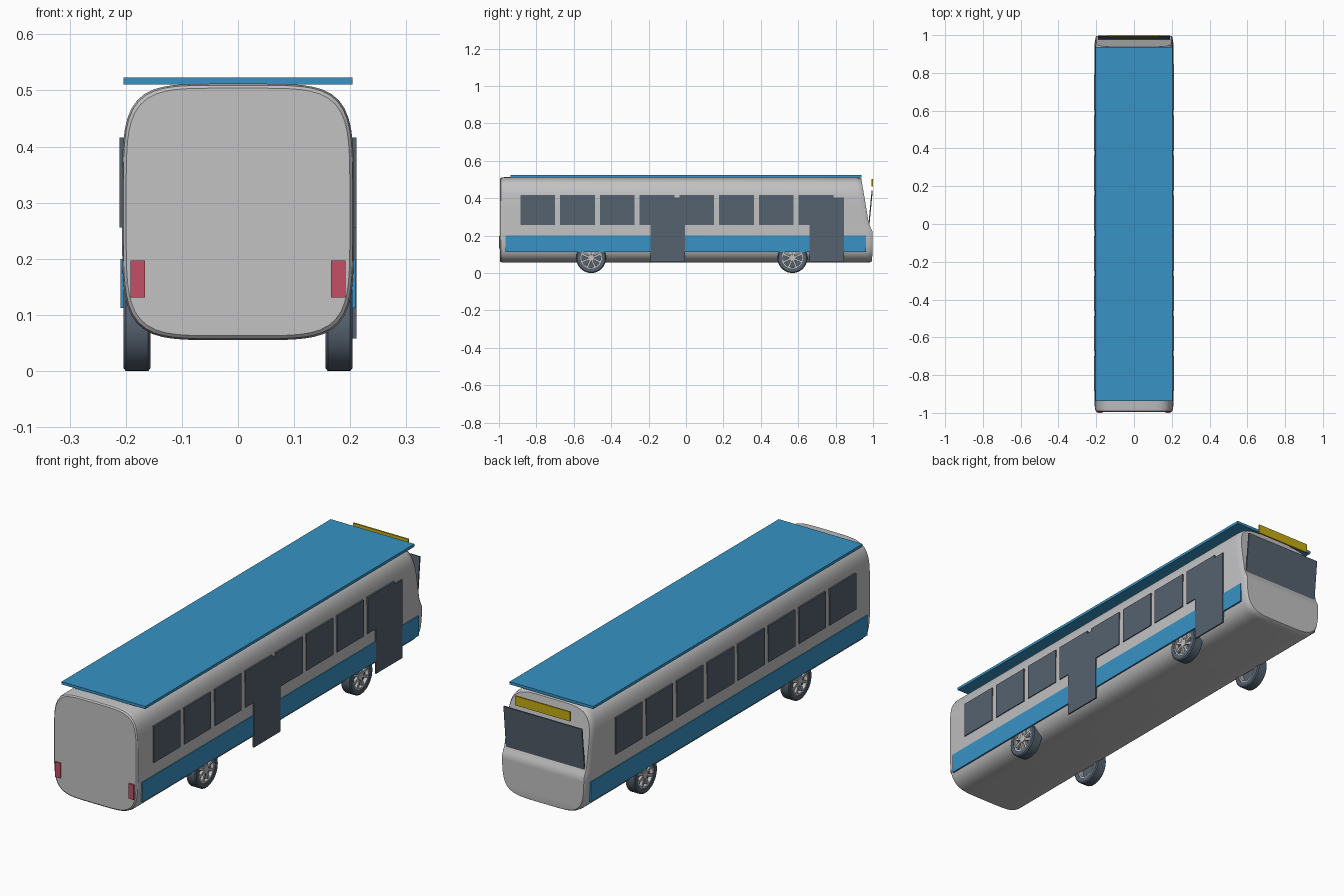
import bpy, bmesh, math
from mathutils import Matrix, Vector

if "Cube" in bpy.data.objects:
    bpy.data.objects.remove(bpy.data.objects["Cube"], do_unlink=True)


def material(name, rgb):
    m = bpy.data.materials.new(name)
    m.use_nodes = True
    m.diffuse_color = (*rgb, 1)
    m.node_tree.nodes["Principled BSDF"].inputs["Base Color"].default_value = (*rgb, 1)
    return m


GREY = material("light grey paint", (0.54, 0.54, 0.55))
BLUE = material("blue paint", (0.038, 0.291, 0.558))
SLATE = material("dark slate", (0.093, 0.122, 0.162))
YELLOW = material("yellow sign", (0.56, 0.41, 0.006))
RED = material("red lamp", (0.55, 0.08, 0.13))


def finish(name, bm, mat, smooth=False):
    bmesh.ops.recalc_face_normals(bm, faces=bm.faces)
    me = bpy.data.meshes.new(name)
    bm.to_mesh(me)
    bm.free()
    me.materials.append(mat)
    ob = bpy.data.objects.new(name, me)
    bpy.context.collection.objects.link(ob)
    if smooth:
        bpy.ops.object.select_all(action='DESELECT')
        ob.select_set(True)
        bpy.context.view_layer.objects.active = ob
        bpy.ops.object.shade_smooth_by_angle(angle=math.radians(30))
    return ob


def add_box(bm, lo, hi, turn=Matrix()):
    lo, hi = Vector(lo), Vector(hi)
    m = Matrix.Translation((lo + hi) / 2) @ turn @ Matrix.Diagonal((*(hi - lo), 1))
    bmesh.ops.create_cube(bm, size=1, matrix=m)


def box(name, lo, hi, mat, turn=Matrix()):
    bm = bmesh.new()
    add_box(bm, lo, hi, turn)
    return finish(name, bm, mat)


def nose_y(z):
    """Front profile: upright nose below, raked face above."""
    pts = [(0.0, 0.99), (0.09, 0.996), (0.225, 0.996), (0.262, 0.978), (0.512, 0.936)]
    for (z0, y0), (z1, y1) in zip(pts, pts[1:]):
        if z <= z1:
            return y0 + (y1 - y0) * (z - z0) / (z1 - z0)
    return pts[-1][1]


# Body shell: rounded-square sections swept from tail to nose
N, HALF_W, HALF_H, MID, POWER = 96, 0.2065, 0.2285, 0.2835, 5
section = []
for i in range(N):
    a = -math.pi / 2 + 2 * math.pi * i / N
    c, s = math.cos(a), math.sin(a)
    r = (abs(c) ** POWER + abs(s) ** POWER) ** (-1 / POWER)
    section.append((HALF_W * r * c, HALF_H * r * s))

# (scale, distance from end, end)
stations = [(0.965, 0.0, -1), (0.988, 0.005, -1), (1, 0.02, -1),
            (1, 0.03, 1), (0.988, 0.008, 1), (0.965, 0.0, 1)]
bm = bmesh.new()
rings = []
for k, d, end in stations:
    ring = []
    for x, z in section:
        zz = MID + z * k
        ring.append(bm.verts.new((x * k, -0.994 + d if end < 0 else nose_y(zz) - d, zz)))
    rings.append(ring)
for r0, r1 in zip(rings, rings[1:]):
    for i in range(N):
        j = (i + 1) % N
        bm.faces.new((r0[i], r0[j], r1[j], r1[i]))
bm.faces.new(rings[0])
front = rings[-1]
for i in range(N // 2):
    quad = [front[i], front[i + 1], front[(N - i - 1) % N], front[(N - i) % N]]
    bm.faces.new(list(dict.fromkeys(quad)))
finish("body_shell", bm, GREY, True)

# Roof panel
box("roof_panel", (-0.204, -0.937, 0.511), (0.204, 0.937, 0.523), BLUE)

# Side stripes and window rows
for side, sx in (("left", 1), ("right", -1)):
    box(side + "_stripe", (min(sx * 0.203, sx * 0.2098), -0.965, 0.112),
        (max(sx * 0.203, sx * 0.2098), 0.962, 0.2), BLUE)
    bm = bmesh.new()
    for i in range(8):
        y = -0.885 + 0.2125 * i
        xs = sorted((sx * 0.203, sx * 0.2108))
        add_box(bm, (xs[0], y, 0.256), (xs[1], y + 0.185, 0.416))
    finish(side + "_windows", bm, SLATE)

# Doors on the +x side only
for name, y in (("middle_door", -0.19), ("front_door", 0.66)):
    box(name, (0.2045, y, 0.058), (0.2108, y + 0.185, 0.403), SLATE)

# Windscreen leaning outward, destination sign, tail lamps
box("windscreen", (-0.191, 0.983, 0.242), (0.191, 0.989, 0.442), SLATE,
    Matrix.Rotation(math.radians(-5.5), 4, 'X'))
box("destination_sign", (-0.134, 0.993, 0.462), (0.134, 1.0, 0.503), YELLOW)
for side, sx in (("left", 1), ("right", -1)):
    xs = sorted((sx * 0.166, sx * 0.192))
    box(side + "_tail_lamp", (xs[0], -1.0, 0.131), (xs[1], -0.99, 0.197), RED)


def lathe(name, profile, centre, sx, mat, steps=40):
    """Closed (x, radius) profile turned about the axle."""
    bm = bmesh.new()
    loops = []
    for i in range(steps):
        a = 2 * math.pi * i / steps
        loops.append([bm.verts.new((sx * x, centre[0] + r * math.cos(a),
                                    centre[1] + r * math.sin(a))) for x, r in profile])
    n = len(profile)
    for i in range(steps):
        p, q = loops[i], loops[(i + 1) % steps]
        for j in range(n):
            k = (j + 1) % n
            bm.faces.new((p[j], p[k], q[k], q[j]))
    return finish(name, bm, mat, True)


# Wheels: tyre, rim, dark backing disc, spokes and hub
R = 0.08
for axle, wy in (("rear", -0.507), ("front", 0.569)):
    for side, sx in (("left", 1), ("right", -1)):
        tag = axle + "_" + side
        lathe(tag + "_tyre", [(0.156, 0.057), (0.156, 0.075), (0.16, R), (0.2, R),
                              (0.204, 0.075), (0.204, 0.057)], (wy, R), sx, SLATE)
        lathe(tag + "_rim", [(0.158, 0.05), (0.158, 0.058), (0.202, 0.058),
                             (0.202, 0.05)], (wy, R), sx, GREY)
        bm = bmesh.new()
        bmesh.ops.create_cone(bm, cap_ends=True, segments=32, radius1=0.052, radius2=0.052,
                              depth=0.006, matrix=Matrix.Translation((sx * 0.183, wy, R))
                              @ Matrix.Rotation(math.pi / 2, 4, 'Y'))
        finish(tag + "_backing_disc", bm, SLATE, True)
        bm = bmesh.new()
        for i in range(8):
            m = (Matrix.Translation((sx * 0.193, wy, R))
                 @ Matrix.Rotation(math.pi / 4 * (i + 0.5), 4, 'X')
                 @ Matrix.Translation((0, 0, 0.03))
                 @ Matrix.Diagonal((0.012, 0.011, 0.046, 1)))
            bmesh.ops.create_cube(bm, size=1, matrix=m)
        bmesh.ops.create_cone(bm, cap_ends=True, segments=20, radius1=0.016, radius2=0.016,
                              depth=0.016, matrix=Matrix.Translation((sx * 0.193, wy, R))
                              @ Matrix.Rotation(math.pi / 2, 4, 'Y'))
        finish(tag + "_spokes", bm, GREY)
